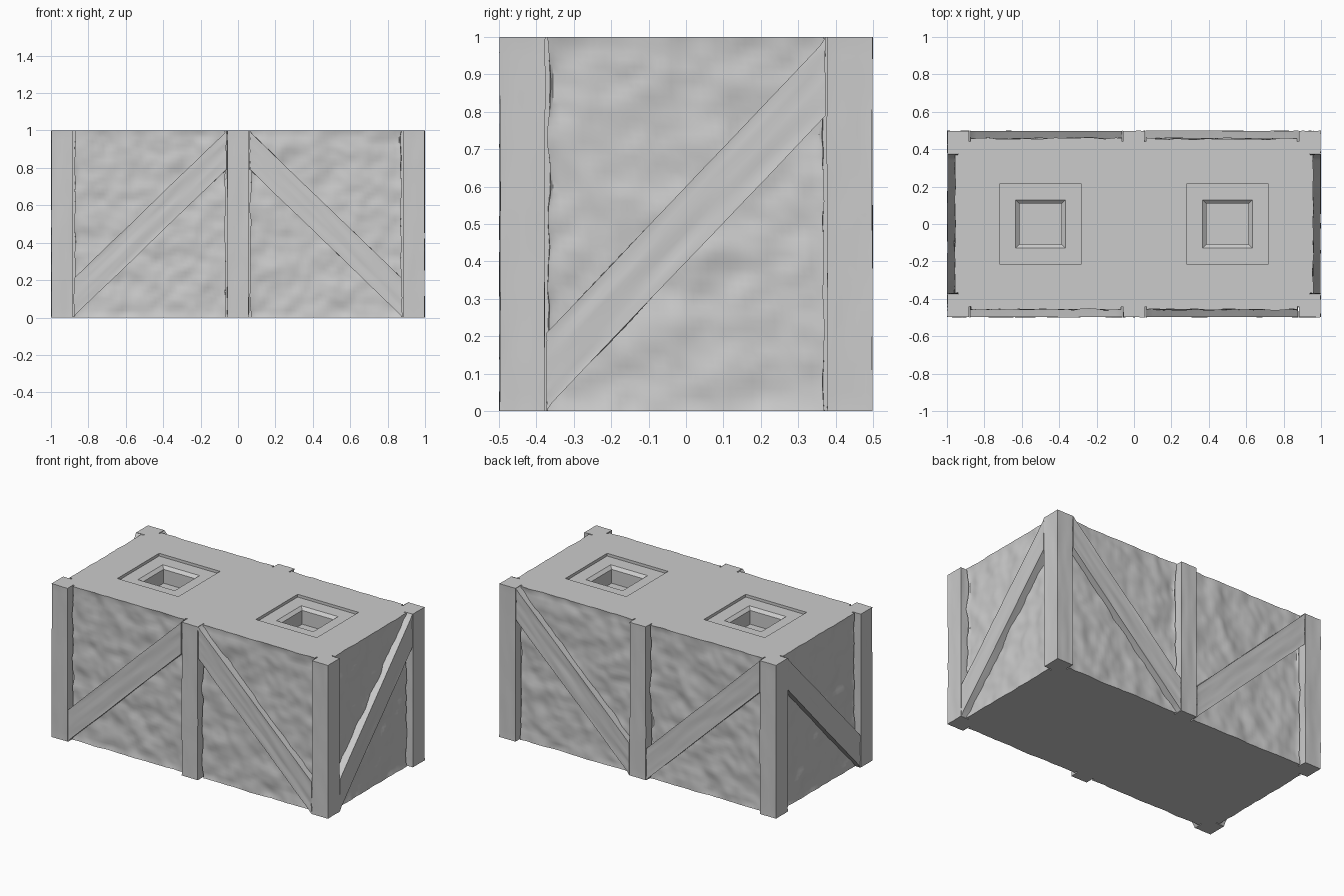
import bpy
import bmesh
import random
from math import radians
from mathutils import Matrix, Vector, noise

random.seed(4)
if "Cube" in bpy.data.objects:
    bpy.data.objects.remove(bpy.data.objects["Cube"])

GREY = (0.6, 0.6, 0.6, 1)
mat = bpy.data.materials.new("plain_grey")
mat.use_nodes = True
mat.diffuse_color = GREY
mat.node_tree.nodes["Principled BSDF"].inputs["Base Color"].default_value = GREY


def finish(bm, name, angle=35):
    """Turn a bmesh into a smooth object with sharp edges kept."""
    mesh = bpy.data.meshes.new(name)
    bm.normal_update()
    bm.to_mesh(mesh)
    bm.free()
    mesh.materials.append(mat)
    mesh.shade_smooth()
    mesh.set_sharp_from_angle(angle=radians(angle))
    obj = bpy.data.objects.new(name, mesh)
    bpy.context.collection.objects.link(obj)
    return obj


def cut(bm, axis, value):
    normal = Vector((0, 0, 0))
    normal[axis] = 1
    co = normal * value
    bmesh.ops.bisect_plane(bm, geom=bm.verts[:] + bm.edges[:] + bm.faces[:],
                           plane_co=co, plane_no=normal)


def box(lo, hi):
    bm = bmesh.new()
    bmesh.ops.create_cube(bm, size=1)
    lo, hi = Vector(lo), Vector(hi)
    for v in bm.verts:
        v.co = [(lo[i] + hi[i]) / 2 + v.co[i] * (hi[i] - lo[i]) for i in range(3)]
    return bm


def rough_slab(name, lo, hi, turn, cells, amp, freq, rise=0):
    """Slab facing -y, cut into cells, sheared by rise, roughened inwards, then turned."""
    bm = box(lo, hi)
    for axis in range(3):
        span = hi[axis] - lo[axis]
        steps = max(1, round(span / cells[axis]))
        for k in range(1, steps):
            cut(bm, axis, lo[axis] + span * k / steps)
    seed = Vector([random.uniform(0, 50) for _ in range(3)])
    grain = {v: Vector([v.co[i] * freq[i] for i in range(3)]) + seed for v in bm.verts}
    if rise:
        start = lo[0] if rise > 0 else hi[0]
        for v in bm.verts:
            v.co.z += (v.co.x - start) * rise / (hi[0] - lo[0])
    bm.normal_update()
    for v in bm.verts:
        p = grain[v]
        depth = 0.5 + 0.5 * noise.noise(p) + 0.25 * noise.noise(p * 2.3)
        n = v.normal.copy()
        if v.co.z < 0.001 or v.co.z > 0.999:
            n.z = 0
        v.co -= n * amp * depth
    bm.transform(Matrix.Rotation(radians(turn), 4, "Z"))
    return finish(bm, name)


def panel(name, u0, u1, reach, turn):
    rough_slab(name, (u0, -reach + 0.035, 0), (u1, -reach + 0.1, 1), turn,
               (0.02, 1, 0.02), 0.022, (9, 9, 9))


def brace(name, u0, u1, reach, turn, direction):
    rough_slab(name, (u0, -reach, 0), (u1, -reach + 0.08, 0.21), turn,
               (0.02, 0.04, 0.02), 0.007, (4, 12, 25), direction * 0.79)


def post(name, lo, hi, turn):
    rough_slab(name, lo, hi, turn, (0.02, 0.02, 0.025), 0.006, (22, 22, 3))


# Solid core with two stepped square sockets in its top
core = box((-0.94, -0.44, 0), (0.94, 0.44, 1))
for x in (-0.72, -0.28, 0.28, 0.72):
    cut(core, 0, x)
for y in (-0.215, 0.215):
    cut(core, 1, y)
core.normal_update()
floors = [f for f in core.faces if f.normal.z > 0.9
          and abs(abs(f.calc_center_median().x) - 0.5) < 0.01
          and abs(f.calc_center_median().y) < 0.01]


def sink(faces, depth, scale=1):
    result = bmesh.ops.extrude_discrete_faces(core, faces=faces)["faces"]
    for f in result:
        centre = f.calc_center_median()
        for v in f.verts:
            v.co = centre + (v.co - centre) * scale
            v.co.z -= depth
    return result


floors = sink(floors, 0.018)
bmesh.ops.inset_individual(core, faces=floors, thickness=0.123)
floors = sink(floors, 0.018, 0.85)
sink(floors, 0.09)
finish(core, "core", 20)

# Long sides: two bays each, braces mirrored about the middle post
for side, turn, way in (("front", 0, 1), ("back", 180, -1)):
    for bay, u0, u1, sign in (("bay_a", -0.88, -0.06, 1), ("bay_b", 0.06, 0.88, -1)):
        panel(f"{side}_{bay}_panel", u0, u1, 0.5, turn)
        brace(f"{side}_{bay}_brace", u0, u1, 0.5, turn, sign * way)
    post(f"{side}_middle_post", (-0.06, -0.5, 0), (0.06, -0.42, 1), turn)

# Short ends: one bay each, both braces rise towards the back
for side, turn, sign in (("right_hand", 90, 1), ("left_hand", 270, -1)):
    panel(f"{side}_end_panel", -0.375, 0.375, 1, turn)
    brace(f"{side}_end_brace", -0.375, 0.375, 1, turn, sign)

# Corner posts
for sx in (0, 1):
    for sy in (0, 1):
        x0, y0 = (-1, 0.88)[sx], (-0.5, 0.375)[sy]
        post(f"{('back' if sy else 'front')}_corner_post_{'ab'[sx]}",
             (x0, y0, 0), (x0 + 0.12, y0 + 0.125, 1), 0)
